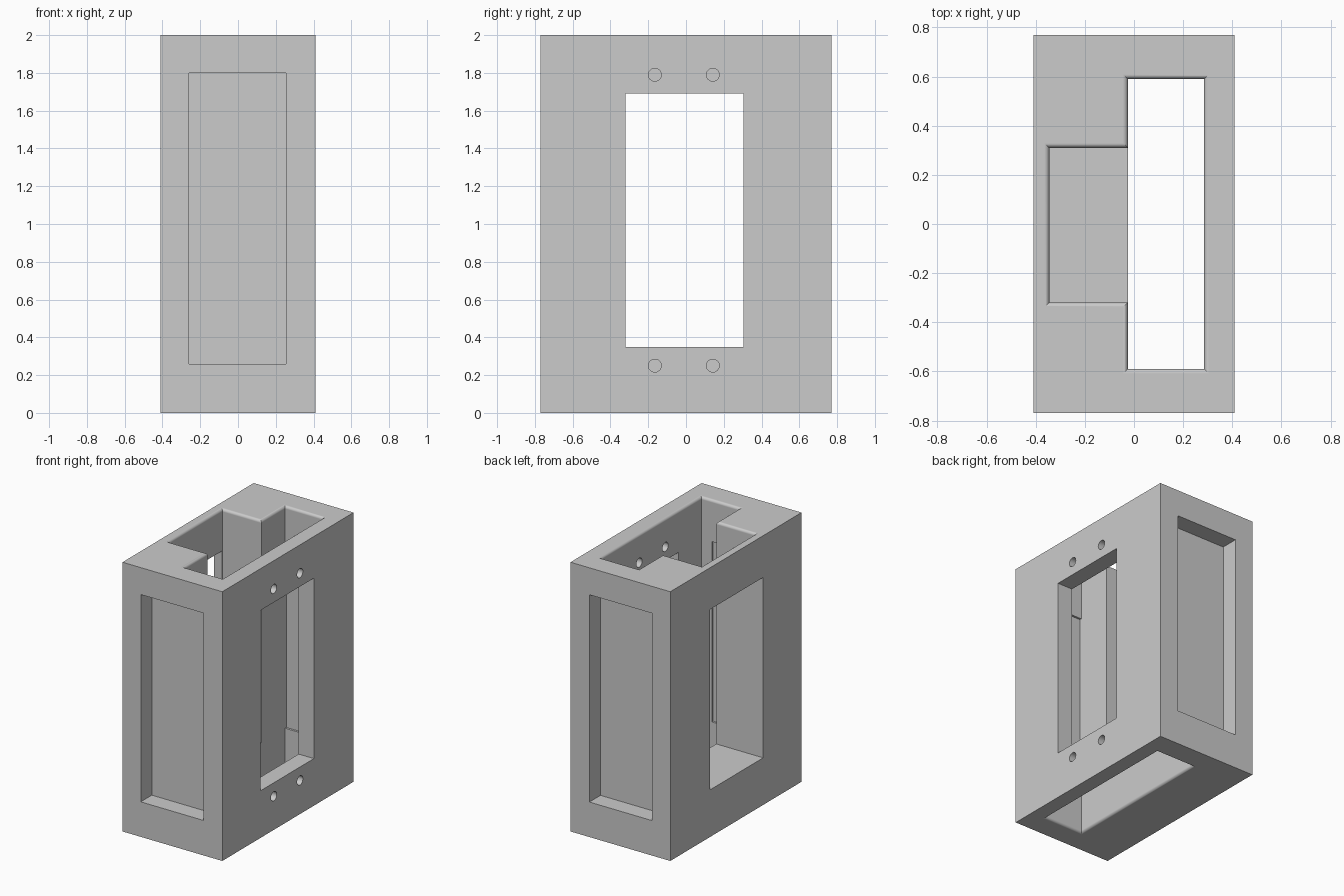
import bpy
import bmesh
import math
from mathutils import Matrix, Vector

cube = bpy.data.objects.get("Cube")
if cube:
    bpy.data.objects.remove(cube, do_unlink=True)

W, D, H = 0.41, 0.77, 2.0      # half width, half depth, height
FLOOR, LINTEL = 0.35, 1.69     # window sill and window head
R = 0.02                       # rounded rim radius

grey = bpy.data.materials.new("plain grey")
grey.use_nodes = True
GREY = (0.6, 0.6, 0.6, 1)
grey.diffuse_color = GREY
grey.node_tree.nodes["Principled BSDF"].inputs["Base Color"].default_value = GREY


def finish(bm, name):
    bmesh.ops.recalc_face_normals(bm, faces=bm.faces)
    mesh = bpy.data.meshes.new(name)
    bm.to_mesh(mesh)
    bm.free()
    mesh.materials.append(grey)
    obj = bpy.data.objects.new(name, mesh)
    bpy.context.collection.objects.link(obj)
    return obj


def box(name, x, y, z):
    bm = bmesh.new()
    spans = (x, y, z)
    size = Matrix.Diagonal([b - a for a, b in spans] + [1])
    centre = Matrix.Translation([(a + b) / 2 for a, b in spans])
    bmesh.ops.create_cube(bm, size=1, matrix=centre @ size)
    return finish(bm, name)


def grow(outline, d):
    """Offset a counter-clockwise right-angled outline outwards."""
    out = []
    for i, p in enumerate(outline):
        a = (p - outline[i - 1]).normalized()
        b = (outline[(i + 1) % len(outline)] - p).normalized()
        out.append(p + d * Vector((a.y + b.y, -a.x - b.x)))
    return out


def shaft(name, points, levels):
    """Stack offset copies of an outline into a closed solid."""
    outline = [Vector(p) for p in points]
    bm = bmesh.new()
    rings = [[bm.verts.new((p.x, p.y, z)) for p in grow(outline, d)]
             for z, d in levels]
    n = len(outline)
    for low, high in zip(rings, rings[1:]):
        for i in range(n):
            j = (i + 1) % n
            bm.faces.new((low[i], low[j], high[j], high[i]))
    bm.faces.new(rings[0][::-1])
    bm.faces.new(rings[-1])
    return finish(bm, name)


# Rim profile: (distance from the end face, outward offset)
steps = [math.radians(a) for a in range(0, 91, 15)]
rim = [(R - R * math.sin(a), R - R * math.cos(a)) for a in steps]
rim.append((-0.05, R))

housing = box("housing", (-W, W), (-D, D), (0, H))

x0, x1, x2 = -0.345, -0.025, 0.285
y0, y1, ye = -0.32, 0.31, 0.59
cutters = [
    # Upper well: long slot plus side pocket
    shaft("well_cutter",
          [(x1, -ye), (x2, -ye), (x2, ye), (x1, ye),
           (x1, y1), (x0, y1), (x0, y0), (x1, y0)],
          [(FLOOR, 0)] + [(H - d, o) for d, o in rim]),
    # Slot continuing through the base
    shaft("slot_cutter", [(x1, -ye), (x2, -ye), (x2, ye), (x1, ye)],
          [(d, o) for d, o in reversed(rim)] + [(0.5, 0)]),
    # Window through both sides
    box("window_cutter", (-W - 0.1, W + 0.1), (y0, 0.305), (FLOOR, LINTEL)),
]
for s in (-1, 1):
    # Shallow outer panel and inner recess at each end
    cutters.append(box("panel_cutter", (-0.26, 0.255),
                       sorted((s * 0.64, s * 0.9)), (0.26, 1.8)))
    cutters.append(box("recess_cutter", (x1, 0.2),
                       sorted((s * 0.5, s * 0.605)), (FLOOR, LINTEL)))

# Screw holes above and below the window
for y in (-0.165, 0.142):
    for z in (0.25, 1.79):
        bm = bmesh.new()
        bmesh.ops.create_cone(
            bm, cap_ends=True, segments=32, radius1=0.034, radius2=0.034, depth=0.3,
            matrix=Matrix.Translation((W, y, z)) @ Matrix.Rotation(math.pi / 2, 4, "Y"))
        cutters.append(finish(bm, "hole_cutter"))

bpy.ops.object.select_all(action="DESELECT")
bpy.context.view_layer.objects.active = housing
housing.select_set(True)
for cutter in cutters:
    mod = housing.modifiers.new("cut", "BOOLEAN")
    mod.operation = "DIFFERENCE"
    mod.solver = "EXACT"
    mod.object = cutter
    bpy.ops.object.modifier_apply(modifier=mod.name)
    bpy.data.objects.remove(cutter, do_unlink=True)

bpy.ops.object.shade_smooth_by_angle(angle=math.radians(30))
weighted = housing.modifiers.new("even_normals", "WEIGHTED_NORMAL")
weighted.keep_sharp = True
